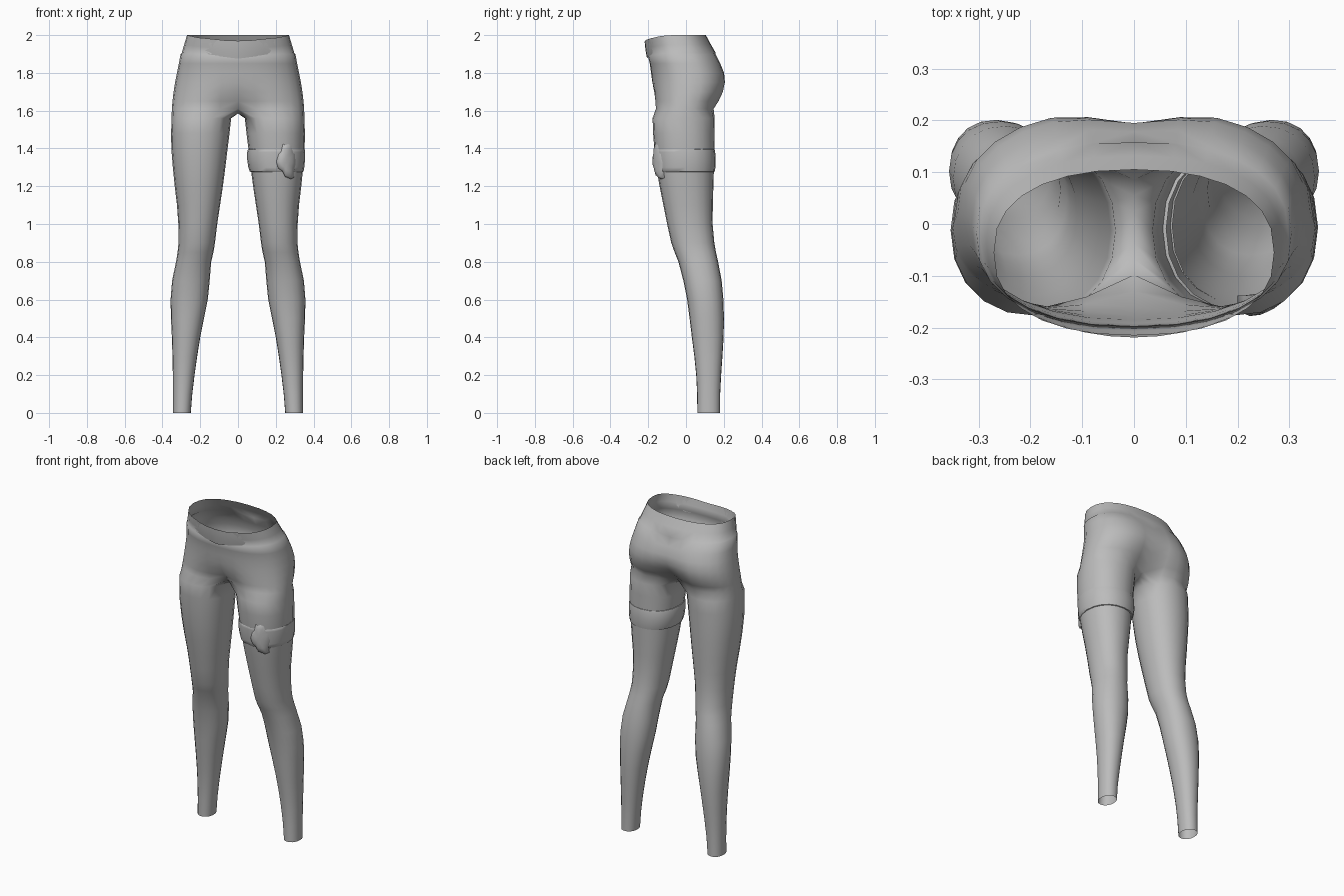
import bpy, bmesh, math
from mathutils import Vector

if "Cube" in bpy.data.objects:
    bpy.data.objects.remove(bpy.data.objects["Cube"])

grey = bpy.data.materials.new("plain grey")
grey.diffuse_color = (0.5, 0.5, 0.5, 1)
grey.use_nodes = True
grey.node_tree.nodes["Principled BSDF"].inputs["Base Color"].default_value = grey.diffuse_color
HALF, INNER = 14, 6          # ring segments: outer half and inner thigh


def finish(name, bm, angle=60):
    bmesh.ops.recalc_face_normals(bm, faces=bm.faces)
    me = bpy.data.meshes.new(name)
    bm.to_mesh(me)
    bm.free()
    ob = bpy.data.objects.new(name, me)
    bpy.context.collection.objects.link(ob)
    me.materials.append(grey)
    for o in bpy.context.selected_objects:
        o.select_set(False)
    bpy.context.view_layer.objects.active = ob
    ob.select_set(True)
    bpy.ops.object.shade_smooth_by_angle(angle=math.radians(angle))
    return ob


def power(v, e):
    return math.copysign(abs(v) ** e, v)


def pelvis_ring(z, w, front, back, dent_f, dent_b, dip):
    """Half ring, from centre front round the hip to centre back."""
    mid, depth = (front + back) / 2, (back - front) / 2
    pts = []
    for i in range(HALF + 1):
        a = math.pi * i / HALF
        x = w * power(math.sin(a), 0.88)
        y = mid - depth * power(math.cos(a), 0.82)
        f = math.exp(-(x / 0.1) ** 2)
        y += f * (dent_f if a < math.pi / 2 else -dent_b)
        zz = z - dip * max(0, math.cos(a)) ** 2
        pts.append((0 if i in (0, HALF) else x, y, zz))
    return pts


def leg_ring(z, outer, inner, front, back):
    """Full ring whose points line up with the hip and crotch points."""
    cx, rx = (outer + inner) / 2, (outer - inner) / 2
    cy, ry = (front + back) / 2, (back - front) / 2
    gap = math.radians(52)
    angles = [-math.pi + gap + 2 * (math.pi - gap) * i / HALF for i in range(HALF + 1)]
    angles += [math.pi - gap + 2 * gap * i / INNER for i in range(1, INNER)]
    return [(cx + rx * power(math.cos(a), 0.92), cy + ry * power(math.sin(a), 0.92), z)
            for a in angles]


# Pelvis: height, half width, front, back, front dent, back dent, front dip
PELVIS = [(2.0, .270, -.215, .105, 0, 0, .03), (1.95, .285, -.207, .132, 0, 0, .02),
          (1.905, .298, -.198, .158, 0, 0, .01), (1.90, .304, -.202, .165, 0, .01, .01),
          (1.85, .313, -.192, .193, 0, .015, 0), (1.80, .323, -.185, .215, 0, .02, 0),
          (1.75, .333, -.183, .224, .005, .03, 0), (1.70, .341, -.181, .215, .02, .05, 0),
          (1.65, .347, -.180, .192, .05, .07, 0), (1.61, .350, -.178, .165, .08, .08, 0)]
# Leg: height, outer, inner, front, back
LEG = [(1.56, .352, .036, -.177, .152), (1.48, .354, .045, -.174, .15),
       (1.4, .353, .055, -.168, .15), (1.3, .345, .067, -.157, .148),
       (1.2, .335, .08, -.14, .145), (1.1, .323, .095, -.12, .142),
       (1.0, .316, .11, -.1, .141), (.9, .315, .122, -.078, .15),
       (.85, .32, .13, -.06, .159), (.8, .328, .142, -.04, .17),
       (.7, .349, .15, -.014, .189), (.6, .357, .16, .006, .198),
       (.5, .355, .18, .019, .201), (.4, .35, .2, .031, .199),
       (.3, .347, .216, .044, .193), (.2, .345, .23, .054, .186),
       (.1, .344, .242, .059, .181), (0, .344, .25, .06, .18)]

bm = bmesh.new()


def skin(a, b, closed):
    n = len(a)
    for i in range(n if closed else n - 1):
        j = (i + 1) % n
        bm.faces.new((a[i], a[j], b[j], b[i]))


prev = None
for row in PELVIS:
    ring = [bm.verts.new(p) for p in pelvis_ring(*row)]
    if prev:
        skin(prev, ring, False)
    prev = ring
# Crotch strip joins centre back to centre front
f, b = prev[0].co.copy(), prev[-1].co.copy()
for i in range(1, INNER):
    t = i / INNER
    p = b.lerp(f, t)
    p.z -= 0.025 * math.sin(math.pi * t)
    prev.append(bm.verts.new(p))
for row in LEG:
    ring = [bm.verts.new(p) for p in leg_ring(*row)]
    skin(prev, ring, True)
    prev = ring
legs = finish("trousers", bm)
mirror = legs.modifiers.new("mirror", "MIRROR")
mirror.use_clip = True

# Thigh strap: padded band, height and outward offset
bm = bmesh.new()
prev = None
for z, off in [(1.275, -.004), (1.278, .008), (1.30, .013), (1.34, .015),
               (1.38, .011), (1.395, .006), (1.398, -.004)]:
    w = (z - 1.275) / 0.125
    ring = [bm.verts.new(p) for p in leg_ring(
        z, .343 + .008 * w + off * .5, .07 - .012 * w - off, -.155 - .011 * w - off * .3, .148 + off * .6)]
    if prev:
        skin(prev, ring, True)
    prev = ring
finish("thigh_strap", bm, 50)

# Knot: rounded plate wrapped on the front of the strap
outline = [(.235, 1.43), (.265, 1.44), (.287, 1.435), (.293, 1.40), (.305, 1.375), (.308, 1.32),
           (.298, 1.285), (.295, 1.245), (.28, 1.238), (.25, 1.25), (.235, 1.28),
           (.212, 1.295), (.2, 1.33), (.212, 1.37), (.228, 1.39)]
bm = bmesh.new()
centre = Vector((.258, 1.338))
prev = None
for scale, lift in [(1, -.02), (1, .0), (.9, .012), (.6, .02), (.25, .023)]:
    ring = []
    for p in outline:
        q = centre + (Vector(p) - centre) * scale
        y = -.158 + 1.6 * max(0, q.x - .22) ** 1.5
        ring.append(bm.verts.new((q.x, y - lift, q.y)))
    if prev:
        skin(prev, ring, True)
    prev = ring
bm.faces.new(prev)
finish("strap_knot", bm, 70)

# Front waist flap: thin plate lying on the belly
bm = bmesh.new()
prev = None
for z, w, y in [(1.985, .19, -.214), (1.96, .195, -.212), (1.92, .185, -.206), (1.895, .15, -.201)]:
    ring = []
    for i in range(9):
        x = w * (i / 4 - 1)
        ring.append(bm.verts.new((x, y - .005 + 1.1 * x * x, z - .02 * (1 - abs(x) / w))))
    if prev:
        skin(prev, ring, False)
    prev = ring
finish("waist_flap", bm)
